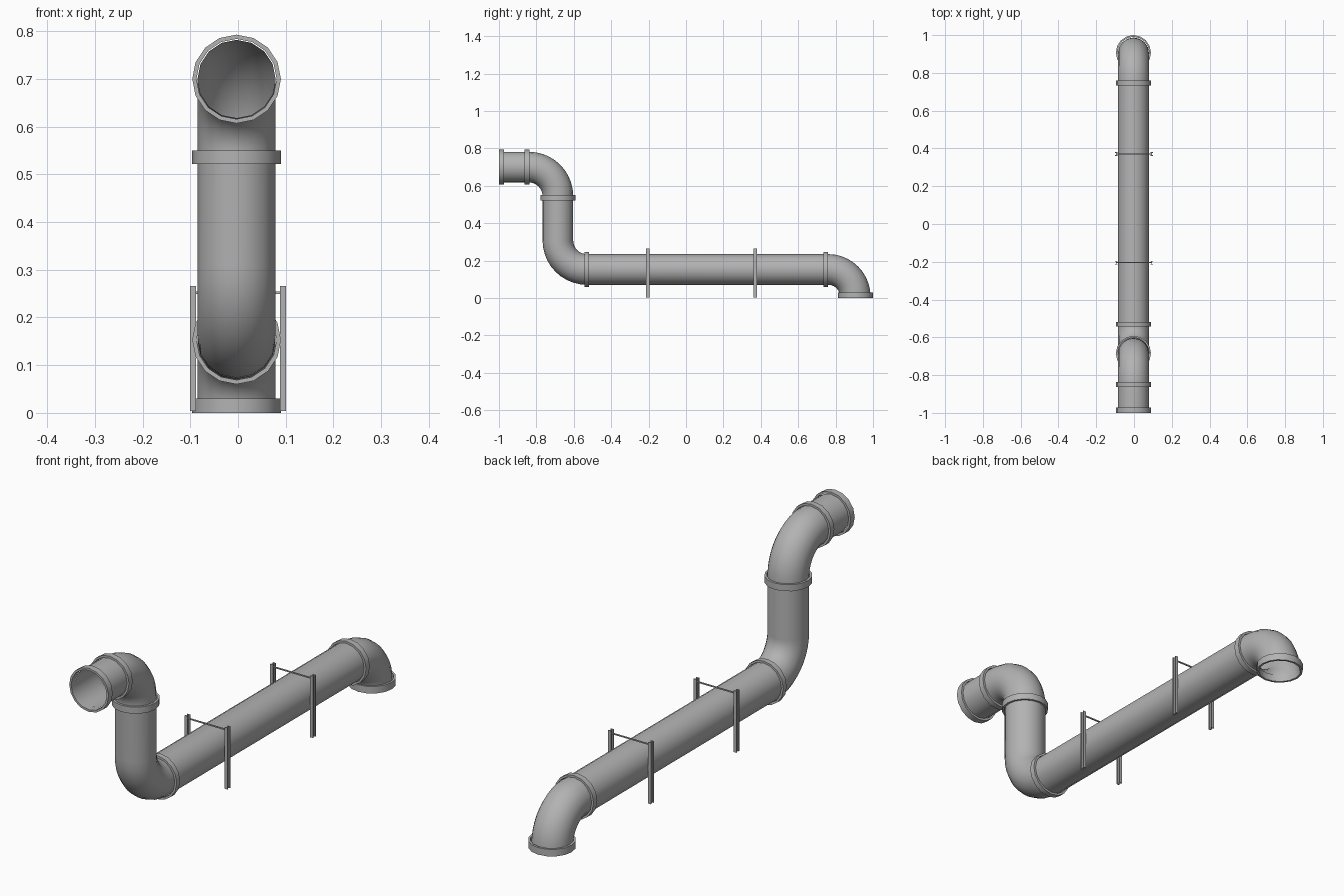
import bpy, bmesh
from math import sin, cos, pi, radians

if "Cube" in bpy.data.objects:
    bpy.data.objects.remove(bpy.data.objects["Cube"])

grey = bpy.data.materials.new("pipe_grey")
grey.use_nodes = True
colour = (0.45, 0.45, 0.45, 1)
grey.diffuse_color = colour
grey.node_tree.nodes["Principled BSDF"].inputs["Base Color"].default_value = colour

SIDES = 16
PIPE_X = -0.003
PIPE_R = 0.082
LOW_Z, HIGH_Z, DROP_Y, OUTLET_Y = 0.153, 0.70, -0.685, 0.905
DOWN = -pi / 2


def finish(name, bm):
    bmesh.ops.recalc_face_normals(bm, faces=bm.faces)
    mesh = bpy.data.meshes.new(name)
    bm.to_mesh(mesh)
    bm.free()
    mesh.materials.append(grey)
    obj = bpy.data.objects.new(name, mesh)
    bpy.context.collection.objects.link(obj)
    bpy.ops.object.select_all(action='DESELECT')
    obj.select_set(True)
    bpy.context.view_layer.objects.active = obj
    bpy.ops.object.shade_smooth_by_angle(angle=radians(35))
    return obj


def sweep(name, stations, closed=False):
    """Skin circular sections given as (y, z, heading, radius)."""
    bm = bmesh.new()
    rings = []
    for y, z, a, r in stations:
        ring = []
        for i in range(SIDES):
            t = 2 * pi * i / SIDES
            ring.append(bm.verts.new((PIPE_X + r * cos(t),
                                      y - sin(a) * r * sin(t),
                                      z + cos(a) * r * sin(t))))
        rings.append(ring)
    pairs = list(zip(rings, rings[1:]))
    if closed:
        pairs.append((rings[-1], rings[0]))
    for p, q in pairs:
        for i in range(SIDES):
            j = (i + 1) % SIDES
            bm.faces.new((p[i], p[j], q[j], q[i]))
    return finish(name, bm)


def elbow(cy, cz, radius, start, end, side, steps=10):
    """Stations round a bend; side is 1 for a right turn, -1 for a left turn."""
    out = []
    for i in range(steps + 1):
        a = start + (end - start) * i / steps
        out.append((cy - side * radius * sin(a), cz + side * radius * cos(a), a, PIPE_R))
    return out


def collar(name, y, z, heading, length):
    """Ring-shaped coupling centred on the pipe."""
    stations = []
    for s, r in ((-1, 0.084), (-1, 0.093), (1, 0.093), (1, 0.084)):
        d = s * length / 2
        stations.append((y + d * cos(heading), z + d * sin(heading), heading, r))
    return sweep(name, stations, closed=True)


def box(bm, centre, size):
    verts = bmesh.ops.create_cube(bm, size=1)["verts"]
    bmesh.ops.scale(bm, vec=size, verts=verts)
    bmesh.ops.translate(bm, vec=centre, verts=verts)


# Pipe run: inlet, drop, long run and outlet
bend = 0.155
path = [(-0.975, HIGH_Z, 0, PIPE_R)]
path += elbow(DROP_Y - bend, HIGH_Z - bend, bend, 0, DOWN, 1)
path += elbow(DROP_Y + bend, LOW_Z + bend, bend, DOWN, 0, -1)
path += elbow(OUTLET_Y - 0.145, LOW_Z - 0.145, 0.145, 0, DOWN, 1)
sweep("pipe", path)

# Couplings
collar("inlet_collar", -0.986, HIGH_Z, 0, 0.028)
collar("upper_bend_collar", -0.85, HIGH_Z, 0, 0.025)
collar("drop_collar", DROP_Y, 0.536, DOWN, 0.028)
collar("lower_bend_collar", -0.53, LOW_Z, 0, 0.023)
collar("outlet_bend_collar", 0.747, LOW_Z, 0, 0.025)
collar("outlet_collar", OUTLET_Y + 0.002, 0.015, DOWN, 0.03)

# Supports: two H-section posts joined by a thin rod
for place, y in (("front", -0.205), ("rear", 0.37)):
    for side, x in (("left", 0.0945), ("right", -0.0945)):
        bm = bmesh.new()
        for s in (-1, 1):
            box(bm, (x, y + s * 0.008, 0.135), (0.013, 0.004, 0.262))
        box(bm, (x, y, 0.135), (0.003, 0.014, 0.262))
        finish(f"{place}_{side}_post", bm)
    bm = bmesh.new()
    box(bm, (0, y, 0.252), (0.188, 0.005, 0.005))
    finish(f"{place}_support_rod", bm)
